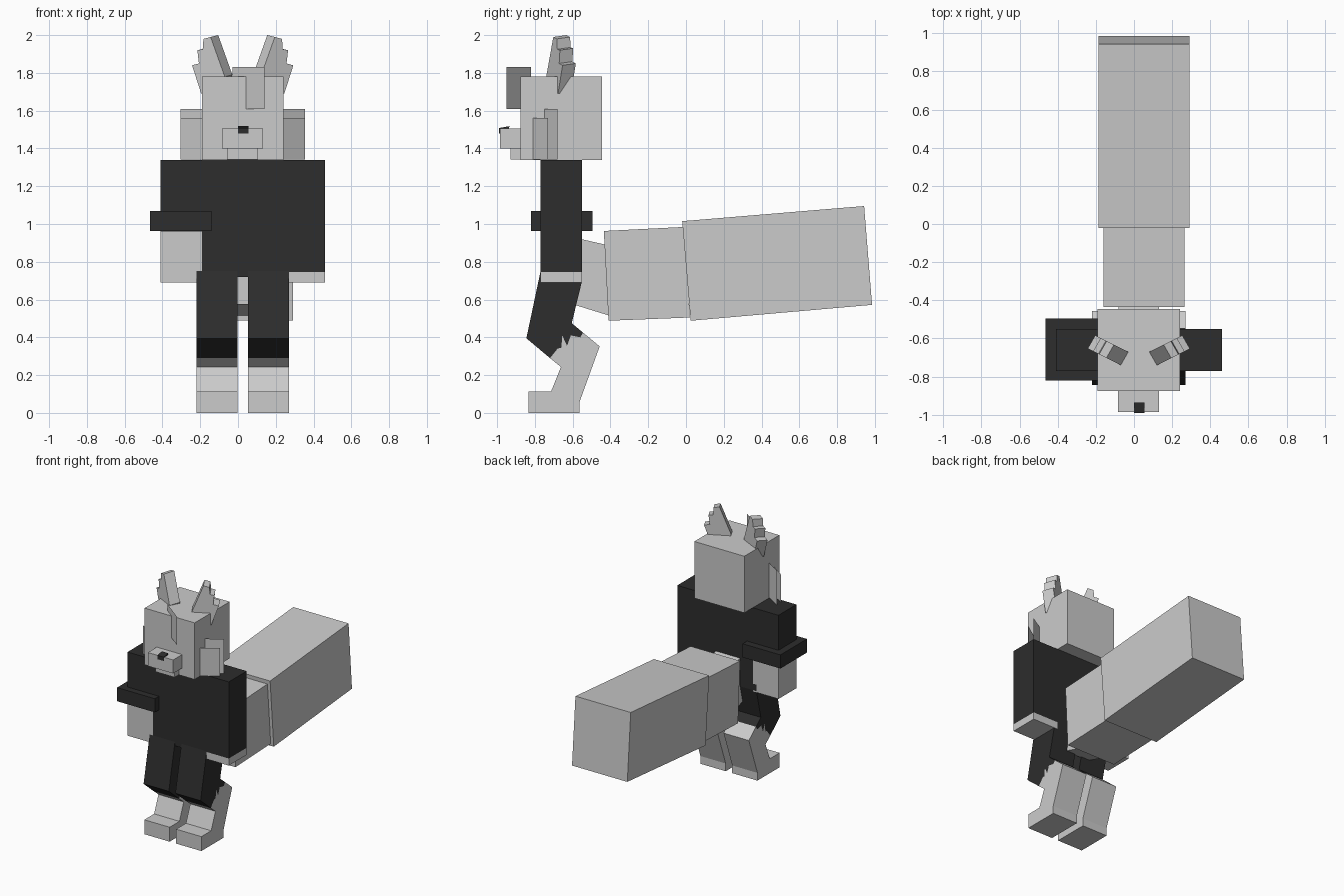
import bpy, bmesh
from mathutils import Vector

if "Cube" in bpy.data.objects:
    bpy.data.objects.remove(bpy.data.objects["Cube"])

CX = 0.025  # the figure's mirror plane


def material(name, value):
    m = bpy.data.materials.new(name)
    m.diffuse_color = (value, value, value, 1)
    m.use_nodes = True
    m.node_tree.nodes["Principled BSDF"].inputs["Base Color"].default_value = m.diffuse_color
    return m


LIGHT = material("light_grey_fur", 0.6)
BLACK = material("black_cloth", 0.026)


def make(name, bm, mat):
    mesh = bpy.data.meshes.new(name)
    bm.to_mesh(mesh)
    bm.free()
    mesh.materials.append(mat)
    ob = bpy.data.objects.new(name, mesh)
    bpy.context.collection.objects.link(ob)
    return ob


def prism(name, points, offset, mat):
    """Extrude a flat outline along an offset vector."""
    bm = bmesh.new()
    face = bm.faces.new([bm.verts.new(p) for p in points])
    out = bmesh.ops.extrude_face_region(bm, geom=[face], use_keep_orig=True)
    moved = [v for v in out["geom"] if isinstance(v, bmesh.types.BMVert)]
    bmesh.ops.translate(bm, vec=Vector(offset), verts=moved)
    bmesh.ops.recalc_face_normals(bm, faces=bm.faces)
    return make(name, bm, mat)


def side_prism(name, x0, x1, outline, mat):
    """Outline given in (y, z), extruded across x."""
    return prism(name, [(x0, y, z) for y, z in outline], (x1 - x0, 0, 0), mat)


def box(name, x0, x1, y0, y1, z0, z1, mat):
    return side_prism(name, x0, x1, [(y0, z0), (y1, z0), (y1, z1), (y0, z1)], mat)


def card(name, a, b, z0, z1, mat):
    """Single upright sheet from a to b in plan."""
    bm = bmesh.new()
    bm.faces.new([bm.verts.new(p) for p in
                  [(*a, z0), (*b, z0), (*b, z1), (*a, z1)]])
    return make(name, bm, mat)


def flip(x):
    return 2 * CX - x


# Head and face
box("head", -0.19, 0.24, -0.875, -0.445, 1.34, 1.78, LIGHT)
box("muzzle", -0.085, 0.132, -0.985, -0.875, 1.40, 1.505, LIGHT)
box("jaw", -0.058, 0.107, -0.93, -0.875, 1.342, 1.40, LIGHT)
side_prism("nose", 0, 0.055,
           [(-0.99, 1.478), (-0.94, 1.488), (-0.935, 1.518), (-0.99, 1.508)], BLACK)
card("hair_tuft", (-0.03, -0.82), (0.14, -0.95), 1.61, 1.83, LIGHT)

# Cheek fur sheets, two swept back on each side
for i, (y0, y1, top) in enumerate([(-0.81, -0.73, 1.56), (-0.75, -0.68, 1.61)]):
    card(f"right_cheek_{i}", (0.24, y0), (0.355, y1), 1.342, top, LIGHT)
    card(f"left_cheek_{i}", (-0.305, y1), (-0.19, y0), 1.342, top, LIGHT)

# Stepped ears, outer edge turned towards the back
ear = [(-0.07, 1.78), (-0.145, 1.99), (-0.183, 1.98), (-0.187, 1.925), (-0.215, 1.92),
       (-0.207, 1.85), (-0.243, 1.84), (-0.195, 1.69), (-0.09, 1.70)]
ear3d = [(x, -0.74 - (x + 0.07) * 0.5, z) for x, z in ear]
prism("left_ear", ear3d, (0.04, 0.07, 0.01), LIGHT)
prism("right_ear", [(flip(x), y, z) for x, y, z in ear3d], (-0.04, 0.07, 0.01), LIGHT)

# Torso, sleeves and paws
box("torso", -0.19, 0.24, -0.77, -0.55, 0.72, 1.34, BLACK)
for side, hem in (("left", 0.96), ("right", 0.745)):
    x0, x1 = (-0.41, -0.19) if side == "left" else (0.24, 0.46)
    box(side + "_sleeve", x0, x1, -0.77, -0.55, hem, 1.34, BLACK)
    box(side + "_paw", x0, x1, -0.77, -0.55, 0.69, hem, LIGHT)
box("left_cuff", -0.465, -0.14, -0.82, -0.495, 0.962, 1.068, BLACK)

# Legs with a ragged trouser hem
hem = [(-0.72, 0.29), (-0.68, 0.34), (-0.66, 0.345), (-0.655, 0.41), (-0.63, 0.355),
       (-0.61, 0.41), (-0.56, 0.40), (-0.545, 0.425)]
trousers = [(-0.77, 0.75), (-0.845, 0.395)] + hem + [(-0.605, 0.475), (-0.55, 0.70), (-0.55, 0.75)]
lower = hem + [(-0.457, 0.352), (-0.563, 0.06), (-0.563, 0), (-0.835, 0),
               (-0.835, 0.112), (-0.715, 0.112), (-0.662, 0.243)]
for side, x0, x1 in (("left", -0.22, -0.003), ("right", 0.053, 0.27)):
    side_prism(side + "_trouser_leg", x0, x1, trousers, BLACK)
    side_prism(side + "_lower_leg", x0, x1, lower, LIGHT)

# Tail in three widening blocks
side_prism("tail_base", -0.08, 0.13,
           [(-0.60, 0.93), (-0.41, 0.887), (-0.39, 0.51), (-0.60, 0.575)], LIGHT)
side_prism("tail_middle", -0.16, 0.265,
           [(-0.435, 0.963), (0, 0.985), (0.02, 0.505), (-0.41, 0.488)], LIGHT)
side_prism("tail_end", -0.185, 0.29,
           [(-0.02, 1.015), (0.943, 1.095), (0.985, 0.572), (0.025, 0.488)], LIGHT)
